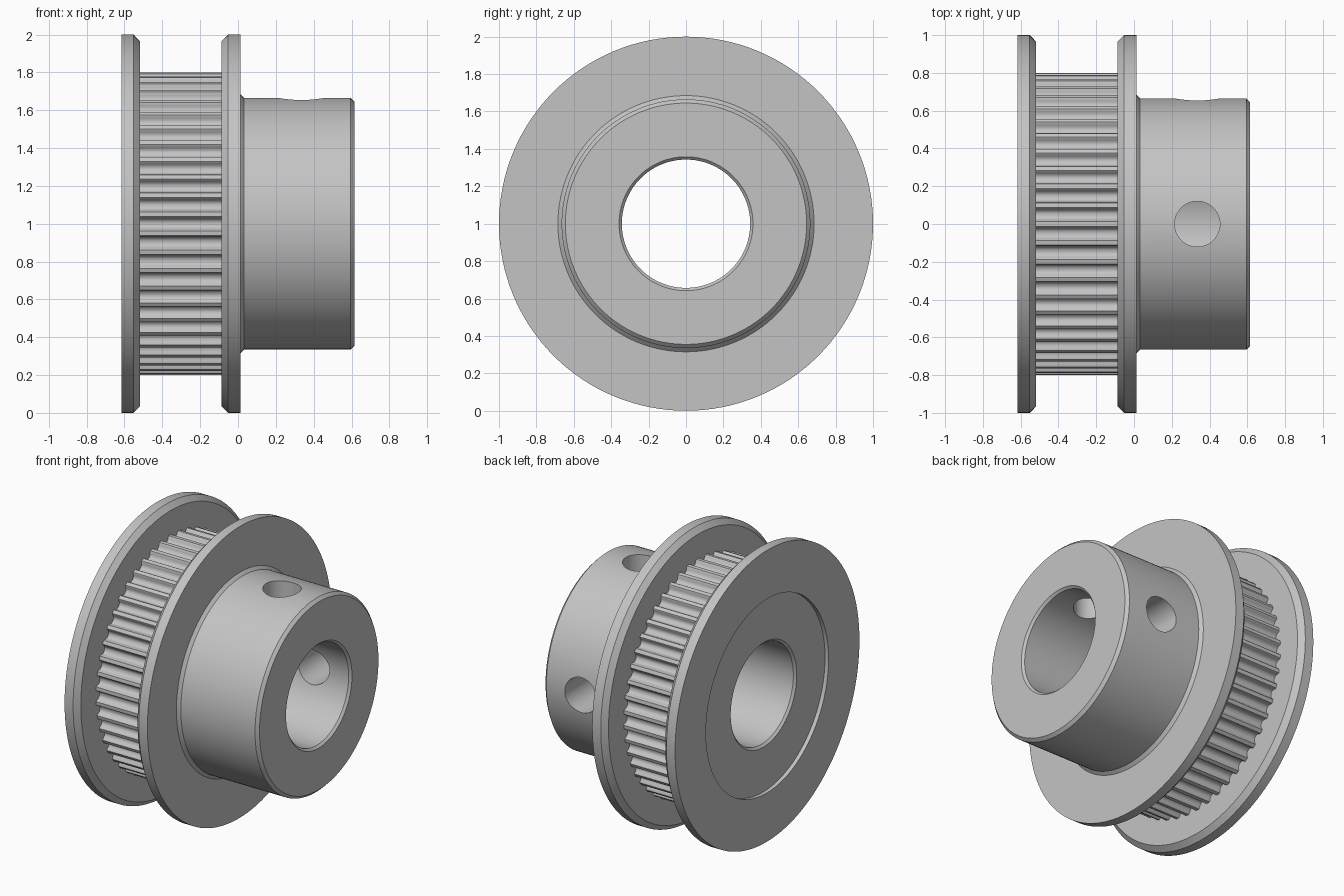
import bpy
import bmesh
from math import cos, sin, pi, radians
from mathutils import Matrix

SEGMENTS = 128
TEETH = 50

if "Cube" in bpy.data.objects:
    bpy.data.objects.remove(bpy.data.objects["Cube"], do_unlink=True)

metal = bpy.data.materials.new("plain grey metal")
metal.use_nodes = True
grey = (0.55, 0.55, 0.55, 1)
metal.diffuse_color = grey
metal.node_tree.nodes["Principled BSDF"].inputs["Base Color"].default_value = grey


def make_object(name, bm):
    bmesh.ops.recalc_face_normals(bm, faces=bm.faces)
    mesh = bpy.data.meshes.new(name)
    bm.to_mesh(mesh)
    bm.free()
    mesh.materials.append(metal)
    obj = bpy.data.objects.new(name, mesh)
    bpy.context.collection.objects.link(obj)
    return obj


def smooth(obj, angle=25):
    bpy.ops.object.select_all(action="DESELECT")
    obj.select_set(True)
    bpy.context.view_layer.objects.active = obj
    bpy.ops.object.shade_smooth_by_angle(angle=radians(angle))


def bridge(bm, ring_a, ring_b):
    n = len(ring_a)
    for i in range(n):
        j = (i + 1) % n
        bm.faces.new((ring_a[i], ring_a[j], ring_b[j], ring_b[i]))


def lathe(name, profile):
    """Turn a closed (x, radius) profile around the shaft axis."""
    bm = bmesh.new()
    rings = []
    for x, r in profile:
        angles = [2 * pi * i / SEGMENTS for i in range(SEGMENTS)]
        rings.append([bm.verts.new((x, r * sin(a), 1 + r * cos(a))) for a in angles])
    for k, ring in enumerate(rings):
        bridge(bm, ring, rings[(k + 1) % len(rings)])
    return make_object(name, bm)


# Hub with chamfered bore, chamfered end and a small collar at the flange
hub = lathe("hub", [
    (-0.59, 0.665), (0.0, 0.665), (0.0, 0.685), (0.012, 0.685), (0.032, 0.665),
    (0.595, 0.665), (0.615, 0.645), (0.615, 0.358), (0.6, 0.343),
    (-0.575, 0.343), (-0.59, 0.358)])

# Set screw holes through the top and the back of the hub
for name, turn in (("top_hole_cutter", 0), ("back_hole_cutter", -pi / 2)):
    bm = bmesh.new()
    bmesh.ops.create_cone(bm, cap_ends=True, segments=48, radius1=0.12, radius2=0.12,
                          depth=0.7, matrix=Matrix.Translation((0.335, 0, 0.55)))
    bm.transform(Matrix.Translation((0, 0, 1)) @ Matrix.Rotation(turn, 4, "X"))
    cutter = make_object(name, bm)
    cutter.hide_render = True
    cut = hub.modifiers.new(name, "BOOLEAN")
    cut.operation = "DIFFERENCE"
    cut.solver = "EXACT"
    cut.object = cutter
    bpy.context.view_layer.objects.active = hub
    bpy.ops.object.modifier_apply(modifier=cut.name)
    bpy.data.objects.remove(cutter, do_unlink=True)
smooth(hub)

# Flanges, chamfered on the sides that face the belt
smooth(lathe("outer_flange", [
    (-0.617, 0.665), (-0.617, 1), (-0.552, 1), (-0.518, 0.965), (-0.518, 0.665)]))
smooth(lathe("hub_flange", [
    (0.012, 0.665), (0.012, 1), (-0.053, 1), (-0.087, 0.965), (-0.087, 0.665)]))

# Toothed ring: one rounded groove, mirrored and repeated around the axis
half = [(0.07, 0.763), (0.16, 0.766), (0.24, 0.773), (0.3, 0.784),
        (0.335, 0.795), (0.38, 0.8), (0.46, 0.8)]
groove = [(-t, r) for t, r in reversed(half)] + half
bm = bmesh.new()
ends = []
for x in (-0.53, -0.075):
    ring = []
    for tooth in range(TEETH):
        for t, r in groove:
            a = 2 * pi * (tooth + 0.5 + t) / TEETH
            ring.append(bm.verts.new((x, r * sin(a), 1 + r * cos(a))))
    ends.append(ring)
bridge(bm, *ends)
teeth = make_object("toothed_ring", bm)
# Make the ring's outer faces point away from the axis
if teeth.data.polygons[0].normal.dot(teeth.data.polygons[0].center - Matrix.Translation((0, 0, 1)).translation) < 0:
    teeth.data.flip_normals()
smooth(teeth, 30)
